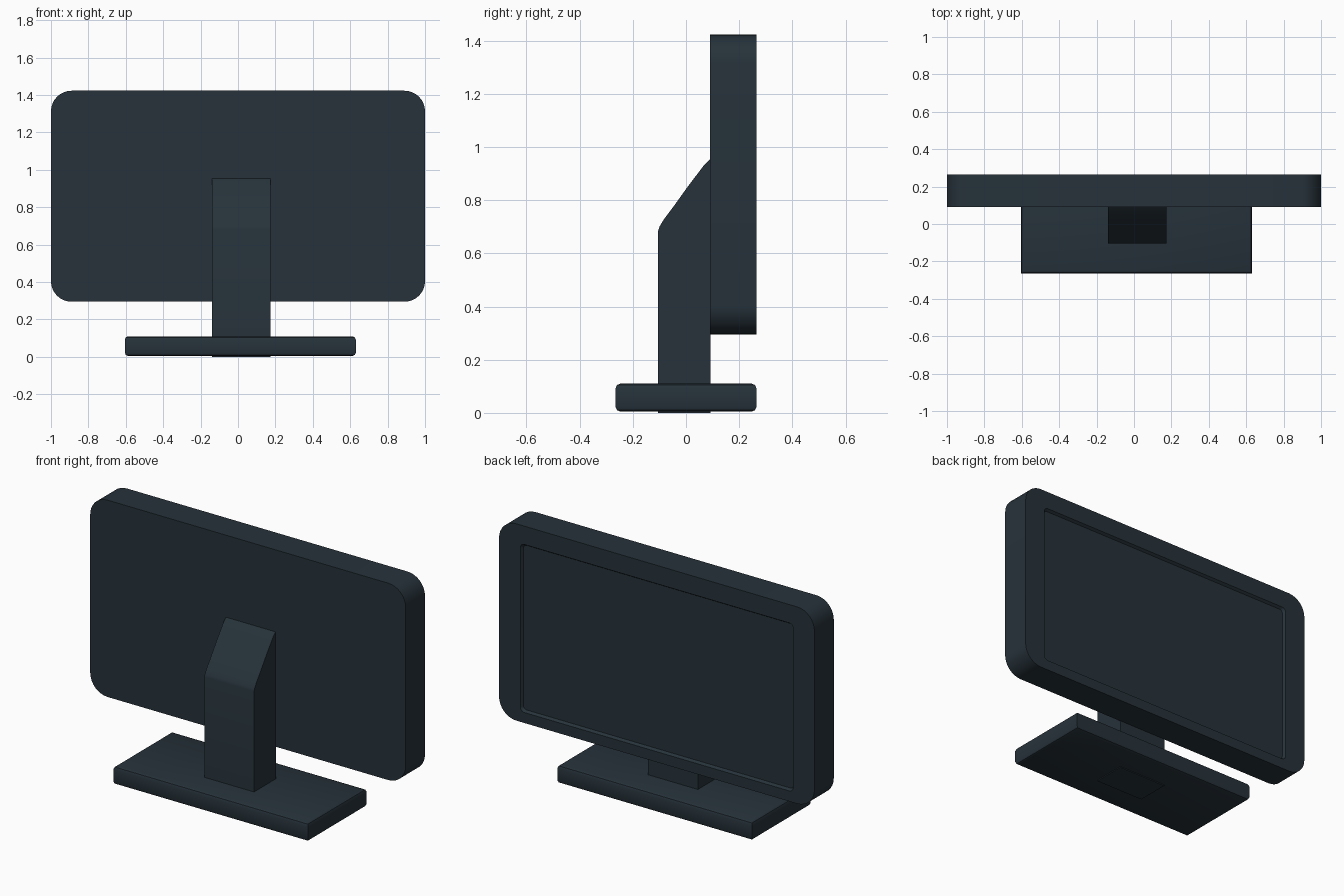
import bpy, bmesh, math

if "Cube" in bpy.data.objects:
    bpy.data.objects.remove(bpy.data.objects["Cube"])

# One dark slate plastic for the whole monitor
mat = bpy.data.materials.new("dark_slate_plastic")
mat.diffuse_color = (0.0194, 0.0319, 0.0423, 1)
mat.use_nodes = True
mat.node_tree.nodes["Principled BSDF"].inputs["Base Color"].default_value = mat.diffuse_color


def finish(bm, name, smooth=False):
    bmesh.ops.recalc_face_normals(bm, faces=bm.faces)
    me = bpy.data.meshes.new(name)
    bm.to_mesh(me)
    bm.free()
    ob = bpy.data.objects.new(name, me)
    bpy.context.collection.objects.link(ob)
    me.materials.append(mat)
    if smooth:
        bpy.ops.object.select_all(action='DESELECT')
        ob.select_set(True)
        bpy.context.view_layer.objects.active = ob
        bpy.ops.object.shade_smooth_by_angle(angle=math.radians(30))
    return ob


def rounded_ring(bm, hw, z0, z1, r, y, steps=8):
    """Rounded rectangle of vertices in the xz plane at depth y."""
    ring = []
    corners = [(hw - r, z1 - r), (r - hw, z1 - r), (r - hw, z0 + r), (hw - r, z0 + r)]
    for q, (cx, cz) in enumerate(corners):
        for i in range(steps + 1):
            a = math.pi / 2 * (q + i / steps)
            ring.append(bm.verts.new((cx + r * math.cos(a), y, cz + r * math.sin(a))))
    return ring


# Display housing with the recessed screen on its +y side
bm = bmesh.new()
rings = [rounded_ring(bm, *p) for p in (
    (1.0, 0.295, 1.423, 0.11, 0.09),      # back edge
    (1.0, 0.295, 1.423, 0.11, 0.265),     # bezel outer edge
    (0.865, 0.355, 1.318, 0.025, 0.265),  # bezel inner edge
    (0.855, 0.365, 1.308, 0.02, 0.25),    # screen edge
)]
for a, b in zip(rings, rings[1:]):
    n = len(a)
    for i in range(n):
        j = (i + 1) % n
        bm.faces.new((a[i], a[j], b[j], b[i]))
bm.faces.new(rings[0])
bm.faces.new(rings[-1])
finish(bm, "display_housing", True)

# Neck: side profile with a curved sloping top, extruded along x
profile = [(0.092, 0), (-0.105, 0), (-0.105, 0.685), (-0.1, 0.70), (-0.082, 0.73),
           (-0.053, 0.768), (0.008, 0.853), (0.068, 0.932), (0.092, 0.955)]
bm = bmesh.new()
face = bm.faces.new([bm.verts.new((-0.14, y, z)) for y, z in profile])
ext = bmesh.ops.extrude_face_region(bm, geom=[face])
bmesh.ops.translate(bm, vec=(0.315, 0, 0),
                    verts=[v for v in ext["geom"] if isinstance(v, bmesh.types.BMVert)])
finish(bm, "stand_neck", True)

# Base plate with chamfered top and bottom edges
bm = bmesh.new()
bmesh.ops.create_cube(bm, size=1)
for v in bm.verts:
    v.co = (0.0125 + v.co.x * 1.235, v.co.y * 0.53, 0.0575 + v.co.z * 0.105)
flat_edges = [e for e in bm.edges if abs(e.verts[0].co.z - e.verts[1].co.z) < 1e-4]
bmesh.ops.bevel(bm, geom=flat_edges, offset=0.018, segments=2, profile=0.5, affect='EDGES')
finish(bm, "stand_base", True)
